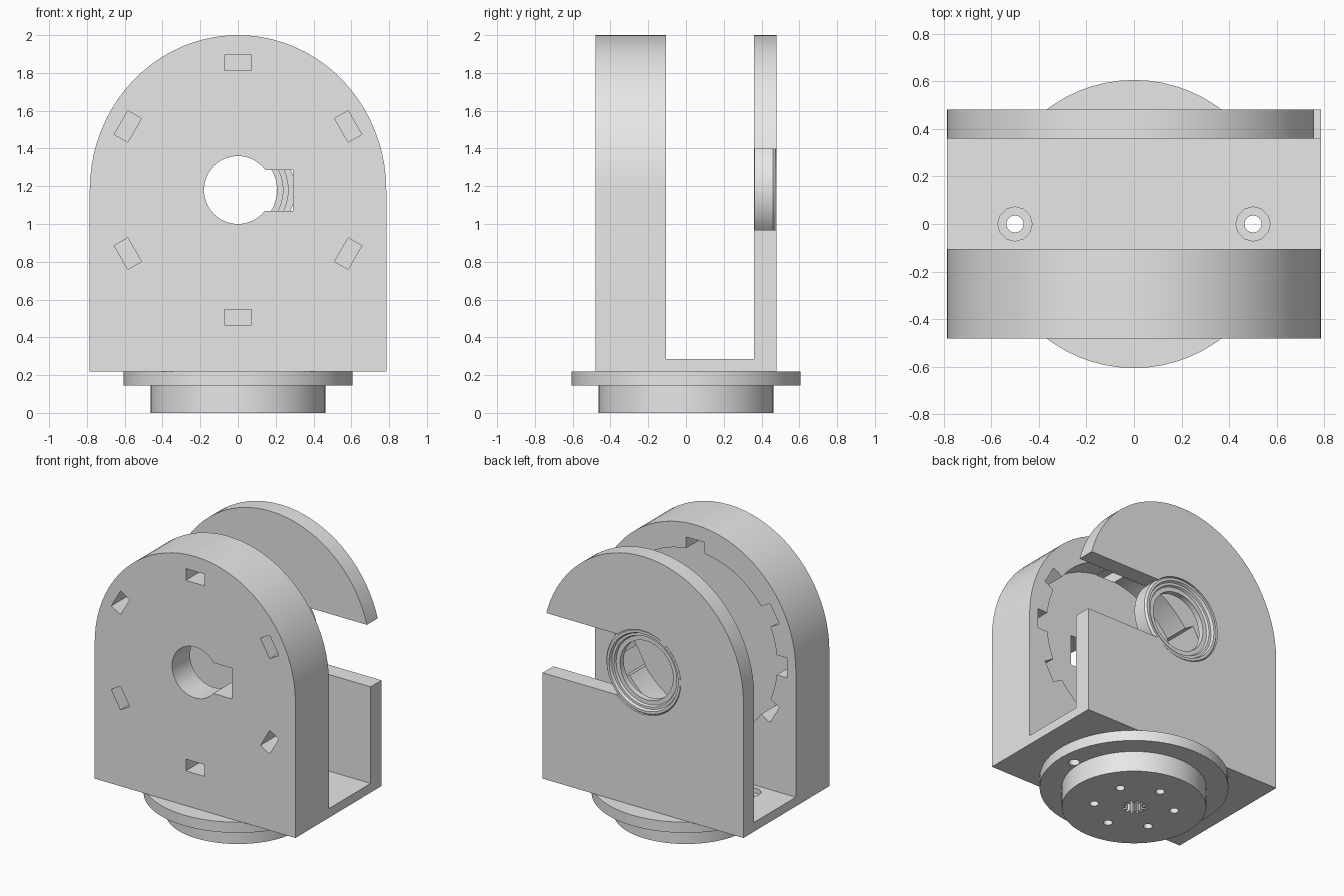
import bpy, bmesh
from math import sin, cos, pi, radians
from mathutils import Matrix, Vector

cube = bpy.data.objects.get("Cube")
if cube:
    bpy.data.objects.remove(cube, do_unlink=True)

grey = bpy.data.materials.new("plain grey")
grey.use_nodes = True
colour = (0.8, 0.8, 0.8, 1)
grey.diffuse_color = colour
grey.node_tree.nodes["Principled BSDF"].inputs["Base Color"].default_value = colour

AXIS = 1.18          # height of the horizontal bore
HALF = 0.785         # half width of the bracket
FRONT, BACK = -0.48, 0.48


def make(name, bm):
    bmesh.ops.recalc_face_normals(bm, faces=bm.faces)
    mesh = bpy.data.meshes.new(name)
    bm.to_mesh(mesh)
    bm.free()
    obj = bpy.data.objects.new(name, mesh)
    obj.data.materials.append(grey)
    bpy.context.collection.objects.link(obj)
    return obj


def prism(name, points, shift):
    """Extrude a closed outline of 3D points."""
    bm = bmesh.new()
    face = bm.faces.new([bm.verts.new(p) for p in points])
    moved = bmesh.ops.extrude_face_region(bm, geom=[face])["geom"]
    bmesh.ops.translate(bm, vec=shift, verts=[v for v in moved if isinstance(v, bmesh.types.BMVert)])
    return make(name, bm)


def box(name, lo, hi, angle=0):
    """Box, optionally turned about the bore axis."""
    lo, hi = Vector(lo), Vector(hi)
    bm = bmesh.new()
    bmesh.ops.create_cube(bm, size=1)
    bmesh.ops.scale(bm, vec=hi - lo, verts=bm.verts)
    bmesh.ops.translate(bm, vec=(lo + hi) / 2, verts=bm.verts)
    bmesh.ops.rotate(bm, cent=(0, 0, AXIS), matrix=Matrix.Rotation(angle, 3, "Y"), verts=bm.verts)
    return make(name, bm)


def bore(name, r, y0, y1, sides=64):
    """Cylinder along y on the bore axis."""
    ring = [2 * pi * i / sides for i in range(sides)]
    return prism(name, [(r * cos(a), y0, AXIS + r * sin(a)) for a in ring], (0, y1 - y0, 0))


def post(name, x, y, r, z0, z1, sides=24, teeth=None):
    """Upright cylinder, or a toothed one when an inner radius is given."""
    pts = []
    for i in range(sides):
        a = 2 * pi * i / sides
        q = teeth if teeth and i % 4 > 1 else r
        pts.append((x + q * cos(a), y + q * sin(a), z0))
    return prism(name, pts, (0, 0, z1 - z0))


def lathe(name, profile, matrix, sides=64):
    """Spin a closed (radius, height) outline."""
    bm = bmesh.new()
    rows = [[bm.verts.new(matrix @ Vector((r * cos(2 * pi * i / sides), r * sin(2 * pi * i / sides), h)))
             for i in range(sides)] for r, h in profile]
    for a, b in zip(rows, rows[1:] + rows[:1]):
        for i in range(sides):
            j = (i + 1) % sides
            bm.faces.new((a[i], a[j], b[j], b[i]))
    return make(name, bm)


def cut(target, cutter, keep=False):
    cutter.hide_render = True
    mod = target.modifiers.new("cut", "BOOLEAN")
    mod.operation = "DIFFERENCE"
    mod.solver = "EXACT"
    mod.object = cutter
    bpy.context.view_layer.objects.active = target
    bpy.ops.object.modifier_apply(modifier=mod.name)
    if not keep:
        bpy.data.objects.remove(cutter, do_unlink=True)


# Arched bracket with the channel between its two walls
outline = [(-HALF, FRONT, 0.22), (HALF, FRONT, 0.22)]
for i in range(41):
    a = pi * i / 40
    outline.append((HALF * cos(a), FRONT, AXIS + (2 - AXIS) * sin(a)))
bracket = prism("bracket", outline, (0, BACK - FRONT, 0))
cut(bracket, box("channel", (-1, -0.105, 0.285), (1, 0.36, 3)))

# Front wall: round pocket, notches, keyed shaft hole
cut(bracket, bore("pocket", 0.64, -0.28, 0))
for k in range(6):
    cut(bracket, box("notch", (-0.0725, -0.6, AXIS + 0.632), (0.0725, 0, AXIS + 0.715), k * pi / 3))
for side in (-1, 1):
    cut(bracket, box("side_notch", (-0.07, -0.28, AXIS + 0.6), (0.07, 0, AXIS + 0.715), side * pi / 2))
cut(bracket, bore("shaft_hole", 0.18, -0.6, 0))
cut(bracket, box("keyway", (0.1, -0.6, 1.07), (0.29, 0, 1.287)))

# Back wall: open side slot and bearing seat
cut(bracket, box("side_slot", (0, 0.3, 0.968), (1, 0.6, 1.398)))
cut(bracket, bore("bearing_seat", 0.295, 0.3, 0.6))

# Stepped bearing ring
profile = [(0.3, 0.363), (0.3, 0.46), (0.288, 0.474), (0.27, 0.474), (0.262, 0.455), (0.245, 0.455),
           (0.238, 0.44), (0.207, 0.44), (0.207, 0.4), (0.238, 0.4), (0.238, 0.38),
           (0.265, 0.38), (0.265, 0.363)]
to_back = Matrix.Translation((0, 0, AXIS)) @ Matrix.Rotation(-pi / 2, 4, "X")
bearing_ring = lathe("bearing_ring", profile, to_back)

# Round base with flange
base = post("base", 0, 0, 0.463, 0, 0.18, 64)
flange = post("flange", 0, 0, 0.605, 0.145, 0.22, 64)

# Countersunk screw holes through floor and flange
for side in (-1, 1):
    screw = post("screw_hole", side * 0.5, 0, 0.036, 0.1, 0.4, 16)
    cut(bracket, screw, keep=True)
    cut(flange, screw)
    cut(bracket, post("screw_seat", side * 0.5, 0, 0.072, 0.25, 0.4, 12))

# Blind holes and toothed socket under the base
for k in range(6):
    a = radians(30 + 60 * k)
    cut(base, post("base_hole", 0.26 * cos(a), 0.26 * sin(a), 0.03, -0.1, 0.1, 16))
cut(base, post("socket", 0, 0, 0.08, -0.1, 0.1, 48, teeth=0.05))

for obj in (bracket, bearing_ring, base, flange):
    bpy.ops.object.select_all(action="DESELECT")
    obj.select_set(True)
    bpy.context.view_layer.objects.active = obj
    bpy.ops.object.shade_smooth_by_angle(angle=radians(25))
